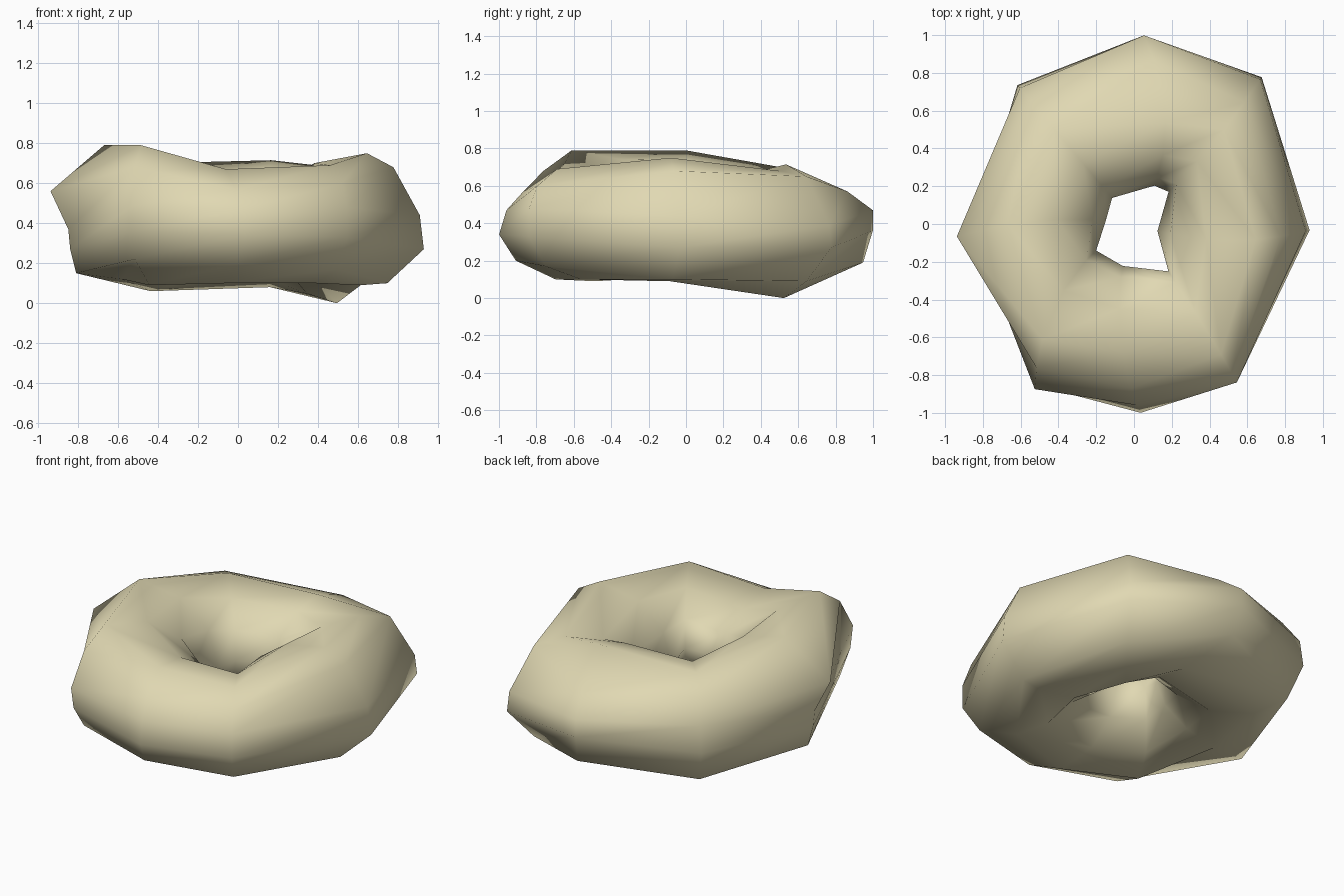
import bpy, bmesh, math
from mathutils import Vector

if "Cube" in bpy.data.objects:
    bpy.data.objects.remove(bpy.data.objects["Cube"])

# One row per cross-section of the lumpy ring: outer angle, inner angle, inner point,
# then the outside from bottom to top, all as (radius, height)
SECTIONS = [
    (-2, -17, (0.13, 0.38), (0.62, 0.09), (0.75, 0.10), (0.93, 0.27), (0.91, 0.44), (0.78, 0.68), (0.65, 0.75)),
    (49, 43, (0.25, 0.36), (0.72, 0.00), (0.87, 0.09), (1.03, 0.27), (1.016, 0.39), (0.87, 0.65), (0.69, 0.68)),
    (87, 62, (0.23, 0.40), (0.65, 0.08), (0.95, 0.19), (1.00, 0.36), (1.00, 0.47), (0.87, 0.57), (0.56, 0.715)),
    (130, 130, (0.18, 0.38), (0.68, 0.06), (0.87, 0.14), (0.96, 0.34), (0.94, 0.50), (0.84, 0.63), (0.66, 0.70)),
    (184, 173, (0.15, 0.38), (0.58, 0.12), (0.81, 0.15), (0.84, 0.27), (0.85, 0.37), (0.94, 0.56), (0.67, 0.79)),
    (239, 215, (0.245, 0.43), (0.66, 0.09), (0.92, 0.22), (1.00, 0.36), (1.02, 0.49), (0.92, 0.68), (0.78, 0.79)),
    (272, 255, (0.23, 0.42), (0.70, 0.10), (0.91, 0.20), (1.00, 0.34), (0.96, 0.47), (0.87, 0.57), (0.68, 0.67)),
    (303, 306, (0.31, 0.40), (0.68, 0.10), (0.90, 0.17), (1.00, 0.33), (1.00, 0.48), (0.95, 0.60), (0.83, 0.69)),
]


def quarter(inner, end, degrees):
    """Point on the quarter ellipse from the inner point to the top or bottom."""
    a = math.radians(degrees)
    return Vector((end[0] + (inner[0] - end[0]) * math.cos(a),
                   inner[1] + (end[1] - inner[1]) * math.sin(a)))


def section_loop(inner, outside):
    """Outside points, then the rounded wall of the hole back to the bottom."""
    loop = [Vector(p) for p in outside]
    loop += [quarter(inner, outside[-1], d) for d in (60, 30)]
    loop += [Vector(inner)]
    loop += [quarter(inner, outside[0], d) for d in (30, 60)]
    return loop


# Ring body
bm = bmesh.new()
rings = []
for outer_angle, inner_angle, inner, *outside in SECTIONS:
    reach = max(p[0] for p in outside)
    ring = []
    for r, z in section_loop(inner, outside):
        f = (r - inner[0]) / (reach - inner[0])
        t = math.radians(inner_angle + (outer_angle - inner_angle) * f)
        ring.append(bm.verts.new((r * math.cos(t), r * math.sin(t), z)))
    rings.append(ring)
for i, ring in enumerate(rings):
    nxt = rings[(i + 1) % len(rings)]
    for j in range(len(ring)):
        k = (j + 1) % len(ring)
        bm.faces.new((ring[j], nxt[j], nxt[k], ring[k]))
bmesh.ops.recalc_face_normals(bm, faces=bm.faces)
for f in bm.faces:
    f.smooth = True
mesh = bpy.data.meshes.new("ring_body")
bm.to_mesh(mesh)
bm.free()

# Single tan colour
tan = bpy.data.materials.new("pale tan")
tan.diffuse_color = (0.75, 0.69, 0.45, 1)
tan.use_nodes = True
tan.node_tree.nodes["Principled BSDF"].inputs["Base Color"].default_value = tan.diffuse_color
mesh.materials.append(tan)
body = bpy.data.objects.new("ring_body", mesh)
bpy.context.collection.objects.link(body)
